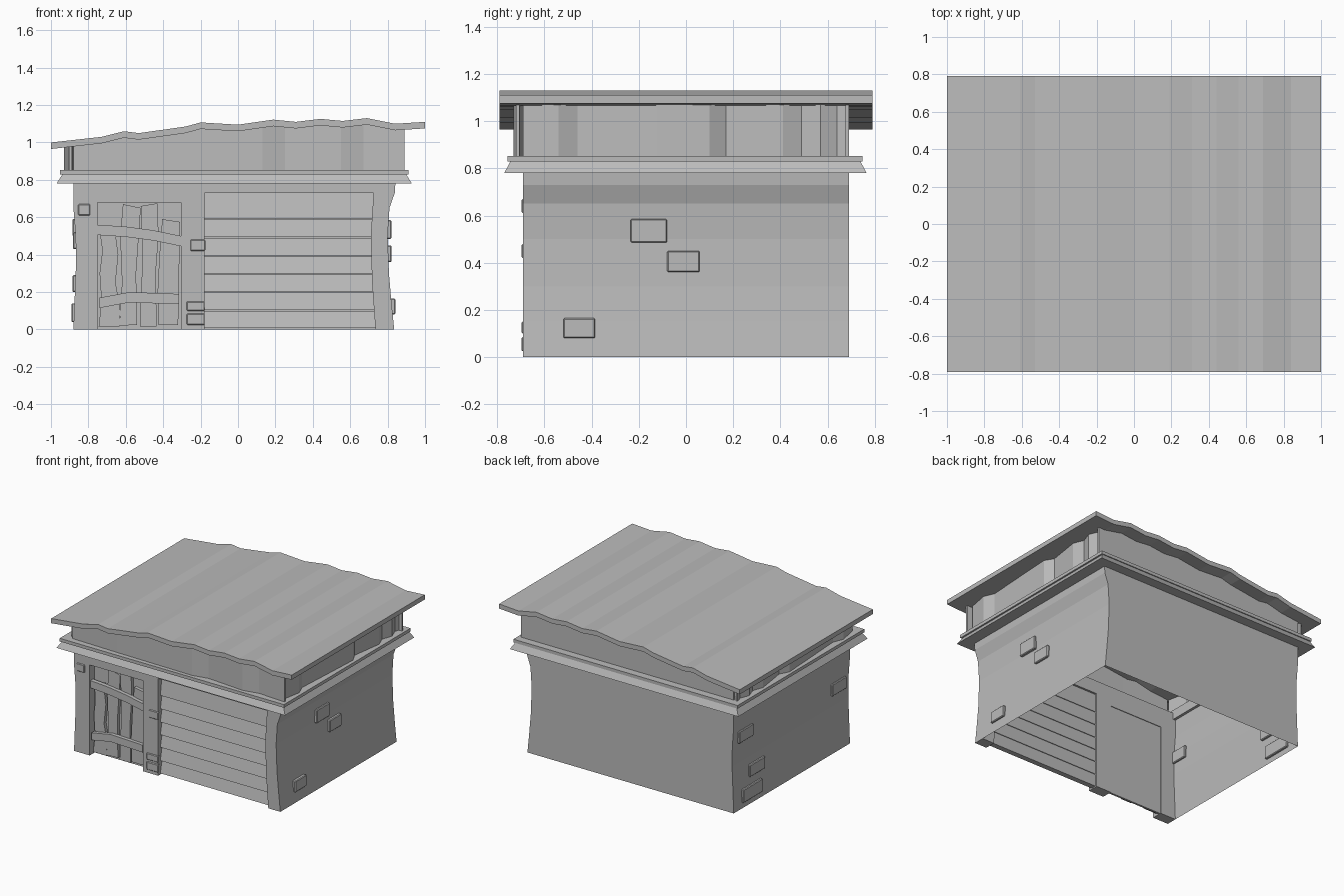
import bpy, bmesh

if "Cube" in bpy.data.objects:
    bpy.data.objects.remove(bpy.data.objects["Cube"], do_unlink=True)

grey = bpy.data.materials.new("plain_grey")
grey.use_nodes = True
grey.diffuse_color = (0.5, 0.5, 0.5, 1)
grey.node_tree.nodes["Principled BSDF"].inputs["Base Color"].default_value = (0.5, 0.5, 0.5, 1)


def finish(name, bm, closed=True):
    if closed:
        bmesh.ops.recalc_face_normals(bm, faces=bm.faces)
    mesh = bpy.data.meshes.new(name)
    bm.to_mesh(mesh)
    bm.free()
    mesh.materials.append(grey)
    obj = bpy.data.objects.new(name, mesh)
    bpy.context.scene.collection.objects.link(obj)
    return obj


def prism(name, outline, start, end, axis="y"):
    """Extrude an outline along y (outline is x, z) or along x (outline is y, z)."""
    bm = bmesh.new()

    def place(p, d):
        return (p[0], d, p[1]) if axis == "y" else (d, p[0], p[1])
    a = [bm.verts.new(place(p, start)) for p in outline]
    b = [bm.verts.new(place(p, end)) for p in outline]
    n = len(outline)
    bm.faces.new(a)
    bm.faces.new(b[::-1])
    for i in range(n):
        j = (i + 1) % n
        bm.faces.new((a[i], b[i], b[j], a[j]))
    return finish(name, bm)


def rect(x0, x1, z0, z1):
    return [(x0, z0), (x1, z0), (x1, z1), (x0, z1)]


def band(line, height):
    """Outline of a strip hanging below a line."""
    return line + [(x, z - height) for x, z in reversed(line)]


def lerp(line, t):
    for (a, u), (b, v) in zip(line, line[1:]):
        if t <= b:
            return u + (v - u) * max(0, t - a) / (b - a)
    return line[-1][1]


def ring(name, sections):
    """Rectangular frame; each section is x0, x1, y0, y1, z."""
    bm = bmesh.new()
    loops = [[bm.verts.new((x, y, z)) for x, y in ((x0, y0), (x1, y0), (x1, y1), (x0, y1))]
             for x0, x1, y0, y1, z in sections]
    for a, b in zip(loops, loops[1:] + loops[:1]):
        for i in range(4):
            j = (i + 1) % 4
            bm.faces.new((a[i], a[j], b[j], b[i]))
    return finish(name, bm)


# Wavy roof slab
roof_line = [(-1, 1.0), (-.73, 1.03), (-.61, 1.06), (-.53, 1.05), (-.28, 1.085), (-.2, 1.107),
             (0, 1.095), (.19, 1.122), (.31, 1.11), (.44, 1.126), (.56, 1.115), (.69, 1.13),
             (.84, 1.1), (1, 1.11)]
THICK = .035
prism("roof", band(roof_line, THICK), -.79, .79)


def sheet(name, path, inward):
    """Upright corrugated sheet that meets the underside of the roof."""
    bm = bmesh.new()
    rows = []
    for x, y in path:
        row = []
        for dx, dy in ((0, 0), inward):
            top = lerp(roof_line, x + dx) - THICK + .005
            row += [bm.verts.new((x + dx, y + dy, z)) for z in (.845, top)]
        rows.append(row)
    for a, b in zip(rows, rows[1:]):
        for i, j in ((0, 1), (1, 3), (3, 2), (2, 0)):
            bm.faces.new((a[i], a[j], b[j], b[i]))
    for row in (rows[0], rows[-1]):
        bm.faces.new((row[0], row[1], row[3], row[2]))
    return finish(name, bm)


# Upper walls between ledge and roof
front_wave = [(-.88, -.71), (-.5, -.72), (.13, -.73), (.25, -.705), (.55, -.73), (.67, -.705), (.89, -.72)]
side_wave = [(-.69, .86), (-.54, .887), (-.46, .855), (-.12, .875), (.1, .887), (.17, .85),
             (.41, .885), (.49, .855), (.57, .882), (.64, .855), (.69, .87)]
stops = sorted({p[0] for p in front_wave} | {p[0] for p in roof_line if -.88 < p[0] < .89})
sheet("upper_front_wall", [(x, lerp(front_wave, x)) for x in stops], (0, .015))
sheet("upper_back_wall", [(x, .69) for x in stops], (0, -.015))
sheet("upper_left_wall", [(x, y) for y, x in side_wave], (-.015, 0))
sheet("upper_right_wall", [(-x - .043, y) for y, x in side_wave], (.015, 0))

# Two-step ledge
ring("ledge_trim", [(-.97, .93, -.77, .765, .78), (-.94, .9, -.745, .74, .828),
                    (-.86, .8, -.65, .66, .828), (-.86, .8, -.65, .66, .78)])
ring("ledge_cap", [(-.952, .912, -.757, .747, .828), (-.952, .912, -.757, .747, .852),
                   (-.86, .83, -.66, .66, .852), (-.86, .83, -.66, .66, .828)])

# Flared lower walls, thin and open underneath
right_edge = [(0, -.88), (.15, -.874), (.35, -.866), (.5, -.868), (.65, -.88), (.83, -.88)]
left_edge = [(0, .835), (.15, .82), (.3, .807), (.5, .8), (.65, .81), (.73, .838), (.83, .845)]
FRONT, BACK = -.69, .69
bm = bmesh.new()
levels = sorted({p[0] for p in right_edge + left_edge})
rows = []
for z in levels:
    xr, xl = lerp(right_edge, z), lerp(left_edge, z)
    rows.append([bm.verts.new((x, y, z)) for x, y in ((xr, FRONT), (xr, BACK), (xl, BACK), (xl, FRONT))])
for a, b in zip(rows, rows[1:]):
    for i in range(3):
        bm.faces.new((a[i + 1], a[i], b[i], b[i + 1]))
finish("lower_walls", bm, closed=False)

# Front pillars and lintels
IN = -.61
prism("right_pillar", [(x, z) for z, x in right_edge] + [(-.75, .83), (-.75, 0)], FRONT, IN)
prism("middle_pillar", rect(-.305, -.18, 0, .83), FRONT, IN)
prism("left_pillar", [(x, z) for z, x in left_edge]
      + [(.725, .83), (.725, .73), (.71, .5), (.717, .25), (.735, 0)], FRONT, IN)
prism("door_lintel", rect(-.75, -.305, .68, .83), FRONT, IN)
prism("shutter_lintel", rect(-.18, .725, .73, .83), FRONT, IN)

# Shutter made of tilted slats
edges = [.005, .1, .2, .295, .39, .49, .59, .735]
for i, (low, high) in enumerate(zip(edges, edges[1:])):
    slat = [(-.665, low + .004), (-.645, high), (-.625, high), (-.625, low + .004)]
    prism(f"shutter_slat_{i + 1}", slat, -.18, .75, "x")

# Small door: backing, crooked planks and two bent bars
prism("door_panel", rect(-.75, -.305, 0, .68), -.63, -.615)
planks = [
    [(-.745, .015), (-.635, .015), (-.63, .12), (-.655, .25), (-.64, .4), (-.66, .55), (-.74, .53),
     (-.725, .42), (-.74, .3), (-.73, .15)],
    [(-.635, .02), (-.54, .025), (-.545, .3), (-.52, .65), (-.615, .67), (-.63, .5), (-.62, .25)],
    [(-.525, .015), (-.435, .015), (-.44, .3), (-.425, .5), (-.43, .675), (-.52, .66), (-.51, .4)],
    [(-.425, .025), (-.32, .025), (-.315, .3), (-.31, .575), (-.405, .59), (-.42, .4), (-.43, .2)],
]
for i, outline in enumerate(planks):
    prism(f"door_plank_{i + 1}", outline, -.655, -.628)
prism("door_upper_bar", band([(-.75, .56), (-.6, .55), (-.45, .53), (-.305, .5)], .055), -.682, -.65)
prism("door_lower_bar", band([(-.74, .17), (-.58, .2), (-.45, .195), (-.315, .19)], .055), -.682, -.65)


def brick(name, x0, x1, y0, y1, z0, z1):
    obj = prism(name, rect(x0, x1, z0, z1), y0, y1)
    bevel = obj.modifiers.new("soft_edges", "BEVEL")
    bevel.width = .005
    bevel.segments = 1


# Loose bricks on the side walls and pillars
for i, (y0, y1, z0, z1) in enumerate([(-.235, -.08, .485, .585), (-.08, .058, .36, .45), (-.52, -.385, .08, .165)]):
    x = lerp(left_edge, (z0 + z1) / 2)
    brick(f"left_brick_{i + 1}", x - .015, x + .018, y0, y1, z0, z1)
for i, (y0, y1, z0, z1) in enumerate([(-.65, -.48, .43, .52), (.46, .63, .5, .59),
                                      (.32, .5, .2, .29), (.36, .59, .04, .14)]):
    x = lerp(right_edge, (z0 + z1) / 2)
    brick(f"right_brick_{i + 1}", x - .014, x + .015, y0, y1, z0, z1)
for i, (x0, x1, z0, z1) in enumerate([(-.855, -.79, .61, .67), (-.255, -.175, .42, .48),
                                      (-.275, -.178, .1, .15), (-.275, -.178, .025, .085)]):
    brick(f"front_brick_{i + 1}", x0, x1, FRONT - .007, FRONT + .02, z0, z1)
